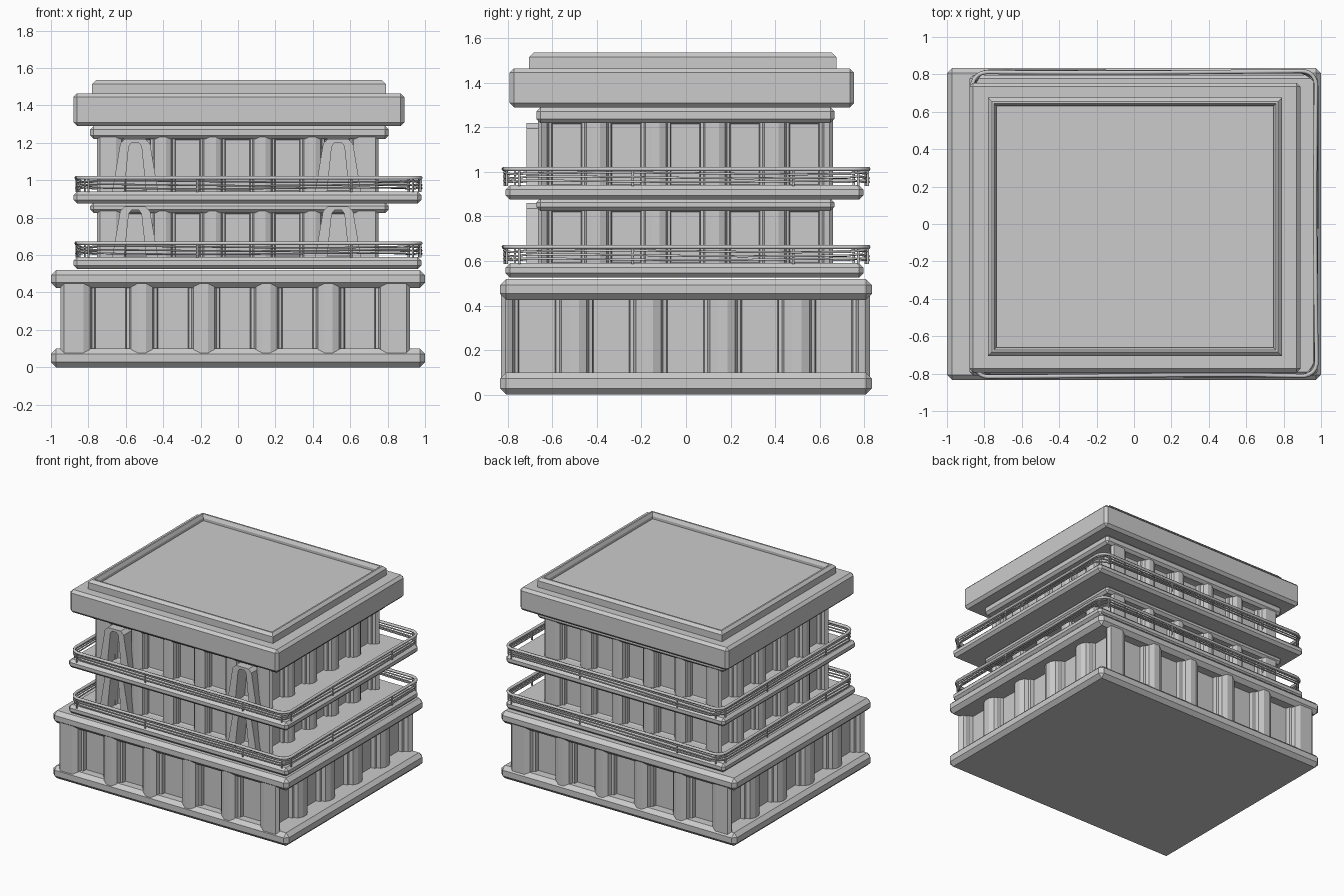
import bpy, bmesh, math

if "Cube" in bpy.data.objects:
    bpy.data.objects.remove(bpy.data.objects["Cube"])


def finish(bm, name):
    bmesh.ops.recalc_face_normals(bm, faces=bm.faces)
    me = bpy.data.meshes.new(name)
    bm.to_mesh(me)
    bm.free()
    ob = bpy.data.objects.new(name, me)
    bpy.context.collection.objects.link(ob)
    return ob


def slab(name, x0, x1, y0, y1, z0, z1, bev=0.0):
    """Box given by its limits, with chamfered edges."""
    bm = bmesh.new()
    bmesh.ops.create_cube(bm, size=1)
    for v in bm.verts:
        v.co = ((x0 + x1) / 2 + v.co.x * (x1 - x0),
                (y0 + y1) / 2 + v.co.y * (y1 - y0),
                (z0 + z1) / 2 + v.co.z * (z1 - z0))
    if bev:
        bmesh.ops.bevel(bm, geom=bm.edges[:], offset=bev, segments=1,
                        affect='EDGES', profile=0.5)
    return finish(bm, name)


def prism(name, pts, vec):
    """Polygon of 3D points extruded along vec."""
    bm = bmesh.new()
    f = bm.faces.new([bm.verts.new(p) for p in pts])
    r = bmesh.ops.extrude_face_region(bm, geom=[f])
    bmesh.ops.translate(bm, vec=vec,
                        verts=[g for g in r['geom'] if isinstance(g, bmesh.types.BMVert)])
    return finish(bm, name)


def side_profile(length, centres, half, s):
    """Outline of one facade as (along, depth): piers with chamfers and recessed bays."""
    out = []
    for c in centres:
        a, b = c - half, c + half
        left = [(a - .045 * s, 0), (a - .01 * s, .018 * s), (a, .045 * s),
                (a + .015 * s, .05 * s), (a + .02 * s, .08 * s)]
        right = [(2 * c - p, d) for p, d in reversed(left)]
        out += left + right
    return out


def storey(name, x0, x1, y0, y1, z0, z1, s):
    """Wall with five recessed bays per side, closed by header and sill strips."""
    cx, cy = (x0 + x1) / 2, (y0 + y1) / 2
    cs = [i * .333 * s for i in range(-2, 3)]
    half, c = .1 * s, .02 * s
    hx, hy = (x1 - x0) / 2, (y1 - y0) / 2
    px, py = side_profile(hx, cs, half, s), side_profile(hy, cs, half, s)
    pts = [(-hx + c, -hy)] + [(u, -hy + d) for u, d in px] + [(hx - c, -hy)]
    pts += [(hx, -hy + c)] + [(hx - d, max(-hy + c * 1.2, min(hy - c * 1.2, u))) for u, d in py] + [(hx, hy - c)]
    pts += [(-u, -v) for u, v in pts]
    prism(name, [(cx + u, cy + v, z0) for u, v in pts], (0, 0, z1 - z0))
    # sloped strips across the top and bottom of the bays
    d0, d1, h = .05 * s, .1 * s, .03 * s
    for tag, z, k in (("sill", z0, 1), ("header", z1, -1)):
        bm = bmesh.new()
        rings = []
        for d, dz in ((d0, 0), (d0, h * .5), (d1, h)):
            rings.append([bm.verts.new((cx + sx * (hx - d), cy + sy * (hy - d), z + k * dz))
                          for sx, sy in ((-1, -1), (1, -1), (1, 1), (-1, 1))])
        for a, b in zip(rings, rings[1:]):
            for i in range(4):
                j = (i + 1) % 4
                bm.faces.new((a[i], a[j], b[j], b[i]))
        bm.faces.new(rings[0])
        bm.faces.new(rings[-1])
        finish(bm, name + "_" + tag)


def rail_path(z, ph, n=6, r=.09):
    """Rounded rectangle, slightly wavy like bent wire."""
    x0, x1, y0, y1 = -.86, .975, -.812, .815
    pts = []
    corners = ((x1 - r, y0 + r, -90), (x1 - r, y1 - r, 0), (x0 + r, y1 - r, 90), (x0 + r, y0 + r, 180))
    for k, (cx, cy, a0) in enumerate(corners):
        arc = [(cx + r * math.cos(math.radians(a0 + 90 * i / n)),
                cy + r * math.sin(math.radians(a0 + 90 * i / n))) for i in range(n + 1)]
        nx, ny, na = corners[(k + 1) % 4]
        q = (nx + r * math.cos(math.radians(na)), ny + r * math.sin(math.radians(na)))
        p = arc[-1]
        pts += arc + [(p[0] + (q[0] - p[0]) * t / 6, p[1] + (q[1] - p[1]) * t / 6) for t in range(1, 6)]
    return [(x * (1 + .007 * math.sin(i * .5 + ph)), y * (1 + .007 * math.sin(i * .5 + ph)),
             z + .004 * math.sin(i * .9 + ph) * (ph > 0)) for i, (x, y) in enumerate(pts)]


def wire(name, pts, r, cyclic=True):
    cu = bpy.data.curves.new(name, 'CURVE')
    cu.dimensions = '3D'
    cu.bevel_depth = r
    cu.bevel_resolution = 1
    cu.use_fill_caps = True
    sp = cu.splines.new('POLY')
    sp.points.add(len(pts) - 1)
    for p, co in zip(sp.points, pts):
        p.co = (*co, 1)
    sp.use_cyclic_u = cyclic
    ob = bpy.data.objects.new(name, cu)
    bpy.context.collection.objects.link(ob)


# base storey
slab("base_plinth", -1, 1, -.835, .835, 0, .1, .028)
storey("base_wall", -.95, .92, -.83, .825, .075, .45, 1)
slab("base_cornice", -1, 1, -.835, .835, .425, .52, .028)

# two upper storeys with balcony and cornice
for n, (zd, zt, zc) in enumerate(((.525, .83, .88), (.875, 1.225, 1.29)), 1):
    slab(f"balcony_deck_{n}", -.88, .98, -.81, .797, zd, zd + .065, .02)
    storey(f"tower_wall_{n}", -.755, .75, -.665, .66, zd + .05, zt + .01, .8)
    slab(f"tower_cornice_{n}", -.79, .805, -.672, .667, zt - .005, zc, .018)

    # railing
    wire(f"top_rail_{n}", rail_path(zd + .138, 0), .011)
    for k, dz in enumerate((.118, .1, .083)):
        wire(f"rail_wire_{n}_{k}", rail_path(zd + dz, .9 * (k + 1)), .005)
    path = rail_path(zd + .138, 0)
    for k in range(2, len(path), 3):
        x, y, z = path[k]
        wire(f"rail_post_{n}_{k}", [(x, y, zd + .062), (x, y, z)], .006, False)

    # tapered window surrounds on the front
    zb = zd + .05
    for tag, cx in (("left", -.55), ("right", .535)):
        zt2 = zt - .005 if n == 2 else zt + .03
        outer = [(-.125, zb), (-.08, zt2 - .025), (-.055, zt2), (.055, zt2), (.08, zt2 - .025), (.125, zb)]
        inner = [(.06, zb), (.034, zt2 - .04), (.02, zt2 - .02), (-.02, zt2 - .02), (-.034, zt2 - .04), (-.06, zb)]
        prism(f"window_surround_{tag}_{n}",
              [(cx + x, -.715, z) for x, z in outer + inner], (0, .13, 0))

# roof block
slab("roof_block", -.88, .89, -.793, .755, 1.29, 1.465, .02)

# parapet with sunken roof floor
bm = bmesh.new()
rings = [[bm.verts.new(p) for p in ((-.78 + i, -.705 + i, z), (.79 - i, -.705 + i, z),
                                    (.79 - i, .675 - i, z), (-.78 + i, .675 - i, z))]
         for i, z in ((0, 1.455), (0, 1.515), (.02, 1.535), (.032, 1.535), (.045, 1.51), (.045, 1.49))]
for a, b in zip(rings, rings[1:]):
    for i in range(4):
        j = (i + 1) % 4
        bm.faces.new((a[i], a[j], b[j], b[i]))
bm.faces.new(rings[0])
bm.faces.new(rings[-1])
finish(bm, "roof_parapet")
